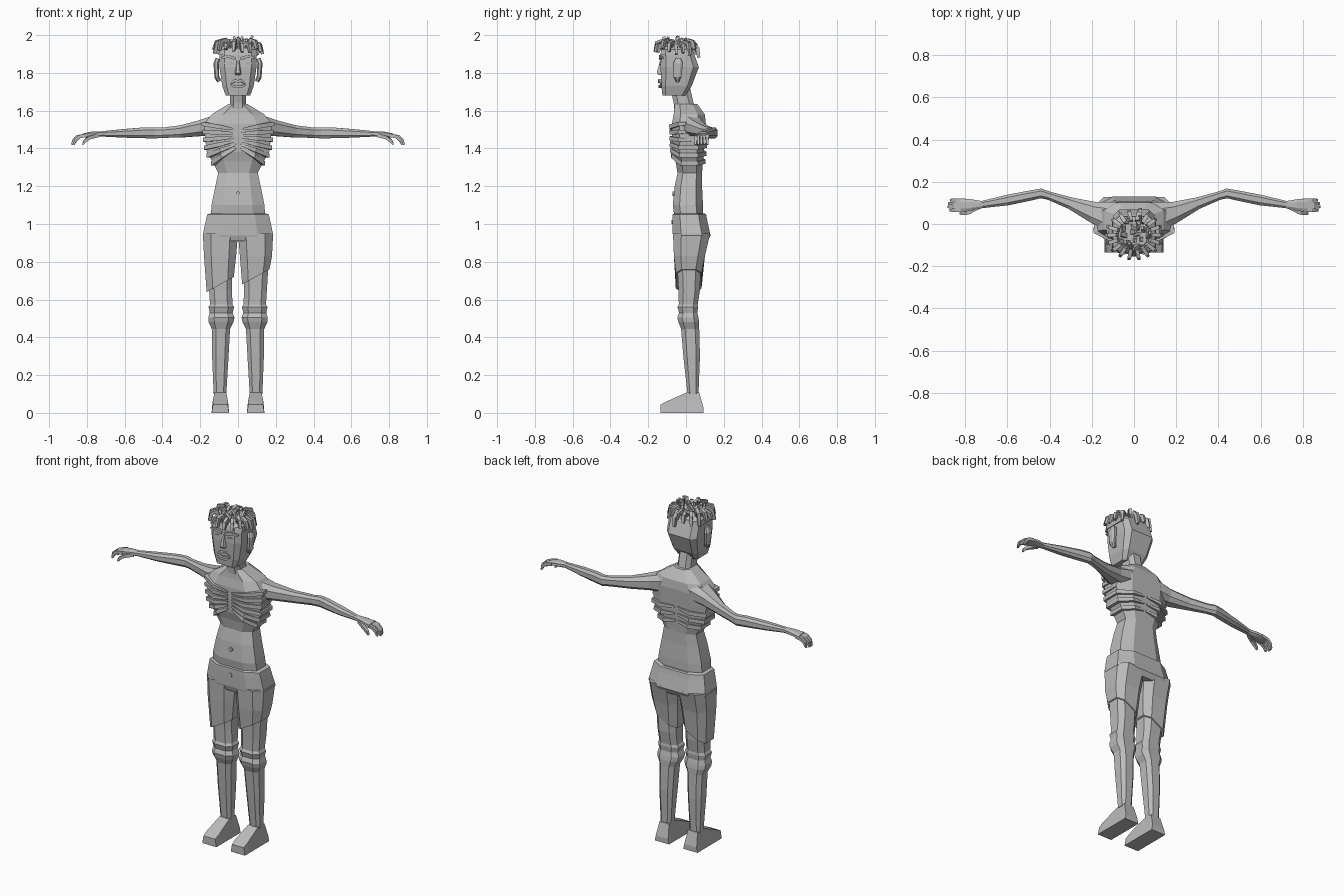
import bpy, bmesh, math, random
from mathutils import Vector

default = bpy.data.objects.get("Cube")
if default:
    bpy.data.objects.remove(default, do_unlink=True)

GREY = (0.5, 0.5, 0.5, 1)
grey = bpy.data.materials.new("plain grey")
grey.use_nodes = True
grey.diffuse_color = GREY
grey.node_tree.nodes["Principled BSDF"].inputs["Base Color"].default_value = GREY


def loft(name, rings):
    """Skin a list of equal-length point rings and cap both ends."""
    bm = bmesh.new()
    loops = [[bm.verts.new(point) for point in ring] for ring in rings]
    for lower, upper in zip(loops, loops[1:]):
        for i in range(len(lower)):
            j = (i + 1) % len(lower)
            bm.faces.new((lower[i], lower[j], upper[j], upper[i]))
    bm.faces.new(loops[0])
    bm.faces.new(loops[-1])
    bmesh.ops.recalc_face_normals(bm, faces=bm.faces)
    mesh = bpy.data.meshes.new(name)
    bm.to_mesh(mesh)
    bm.free()
    mesh.materials.append(grey)
    obj = bpy.data.objects.new(name, mesh)
    bpy.context.collection.objects.link(obj)
    return obj


def octagon(k):
    return [(1, -k), (1, k), (k, 1), (-k, 1), (-1, k), (-1, -k), (-k, -1), (k, -1)]


SQUARE = [(1, -1), (1, 1), (-1, 1), (-1, -1)]


def level(z, x_in, x_out, front, back, k=0.55, tilt=0):
    """Horizontal eight-sided ring between the given limits."""
    cx, cy = (x_in + x_out) / 2, (front + back) / 2
    hx, hy = (x_out - x_in) / 2, (back - front) / 2
    return [(cx + u * hx, cy + v * hy, z + tilt * u * hx) for u, v in octagon(k)]


def body(name, rows, k=0.55):
    return loft(name, [level(z, -hx, hx, f, b, k) for z, hx, f, b in rows])


def tube(name, path, sizes, section=SQUARE, up=(0, 0, 1)):
    """Sweep a section along a path; sizes are half width and half height."""
    points = [Vector(p) for p in path]
    rings = []
    for i, p in enumerate(points):
        ahead = points[min(i + 1, len(points) - 1)] - points[max(i - 1, 0)]
        side = ahead.cross(Vector(up)).normalized()
        rise = side.cross(ahead).normalized()
        w, h = sizes[i]
        rings.append([p + side * u * w + rise * v * h for u, v in section])
    return loft(name, rings)


def mirrored(points, side):
    return [(x * side, y, z) for x, y, z in points]


def block(name, centre, half):
    x, y, z = centre
    return tube(name, [(x, y - half[1], z), (x, y + half[1], z)], [(half[0], half[2])] * 2)


# Torso
torso_rows = [
    (1.03, .145, -.06, .09), (1.1, .14, -.07, .09), (1.2, .12, -.06, .085),
    (1.27, .105, -.045, .085), (1.33, .135, -.055, .09), (1.38, .165, -.07, .095),
    (1.46, .175, -.075, .1), (1.53, .18, -.075, .105), (1.58, .14, -.065, .1),
    (1.635, .05, -.06, .06)]
body("torso", torso_rows)


def torso_at(z):
    for low, high in zip(torso_rows, torso_rows[1:]):
        if low[0] <= z <= high[0]:
            t = (z - low[0]) / (high[0] - low[0])
            return [a + (b - a) * t for a, b in zip(low[1:], high[1:])]


# Ribs wrapping from the breastbone round the flanks; the lower ones reach the back
def rib(index, side, label):
    inner, outer = 1.5 - .02 * index, 1.53 - .042 * index
    stops = [(.08, -1, inner), (.55, -1, (inner + outer) / 2), (1, -.55, outer), (1, .55, outer)]
    if index > 2:
        stops += [(.55, 1, outer + .01), (.05, 1, outer + .02)]
    path = []
    for u, v, z in stops:
        hx, front, back = torso_at(z)
        path.append((u * hx * side, (front + back) / 2 + v * (back - front) / 2, z))
    sizes = [(.007, .005)] + [(.014, .011)] * (len(path) - 2) + [(.004, .006)]
    tube(f"{label}_rib_{index + 1}", path, sizes)


# Neck and head
loft("neck", [level(z, -w, w, f, b) for z, w, f, b in
              [(1.58, .052, -.06, .06), (1.64, .042, -.065, .04), (1.75, .042, -.09, .015)]])
body("head", [(1.68, .065, -.125, -.005), (1.73, .083, -.13, .03), (1.83, .098, -.135, .068),
              (1.91, .098, -.13, .04), (1.945, .07, -.11, .01)], .72)

# Face
loft("nose", [[(w, -.125, z), (-w, -.125, z), (-w / 2, -y, z), (w / 2, -y, z)]
              for w, y, z in [(.018, .145, 1.79), (.02, .155, 1.8), (.01, .137, 1.865)]])
tube("upper_lip", [(-.042, -.13, 1.742), (-.015, -.139, 1.76), (0, -.141, 1.754),
                   (.015, -.139, 1.76), (.042, -.13, 1.742)],
     [(.006, .003)] + [(.008, .008)] * 3 + [(.006, .003)])
tube("lower_lip", [(-.042, -.13, 1.738), (-.018, -.138, 1.727), (.018, -.138, 1.727),
                   (.042, -.13, 1.738)], [(.006, .003), (.008, .007), (.008, .007), (.006, .003)])

# Hips and waistband
body("trouser_hips", [(1.055, .15, -.06, .1), (1.05, .163, -.072, .107),
                      (1.02, .17, -.072, .112), (.94, .187, -.07, .13), (.91, .17, -.06, .115)][::-1])
for name, z, y in (("navel", 1.16, -.069), ("trouser_button", 1.01, -.073)):
    tube(name, [(0, y + .01, z), (0, y - .003, z)], [(.011, .011)] * 2, octagon(.41))

# Limbs and paired features
for side, label in ((1, "left"), (-1, "right")):
    for index in range(6):
        rib(index, side, label)

    tube(f"{label}_brow", mirrored([(.012, -.132, 1.875), (.05, -.135, 1.887), (.088, -.125, 1.88)], side),
         [(.009, .007), (.009, .008), (.007, .004)])
    tube(f"{label}_eye", mirrored([(.022, -.13, 1.85), (.045, -.134, 1.851), (.072, -.128, 1.85)], side),
         [(.004, .003), (.005, .009), (.004, .003)])
    tube(f"{label}_ear", mirrored([(.1, -.045, 1.755), (.112, -.045, 1.78), (.116, -.042, 1.85),
                                   (.108, -.04, 1.875)], side),
         [(.008, .012), (.02, .013), (.026, .014), (.014, .012)], octagon(.5), (1, 0, 0))

    # Arm, swept back to the elbow and forward to the hand
    arm = [(.1, .03, 1.525), (.19, .055, 1.508), (.3, .098, 1.49), (.4, .133, 1.483),
           (.44, .145, 1.482), (.49, .135, 1.483), (.6, .113, 1.48), (.72, .092, 1.477),
           (.77, .09, 1.475), (.82, .088, 1.468)]
    girth = [(.075, .055), (.05, .042), (.028, .032), (.02, .027), (.023, .029), (.024, .029),
             (.025, .023), (.017, .014), (.027, .015), (.032, .011)]
    tube(f"{label}_arm", mirrored(arm, side), girth, octagon(.5))
    for n in range(4):
        y, reach = .065 + .016 * n, (.87, .88, .878, .868)[n]
        tube(f"{label}_finger_{n + 1}",
             mirrored([(.8, y, 1.47), (reach - .03, y, 1.462), (reach - .01, y, 1.445),
                       (reach, y, 1.42)], side),
             [(.008, .009), (.008, .009), (.007, .008), (.005, .004)])
    tube(f"{label}_thumb", mirrored([(.74, .078, 1.47), (.785, .055, 1.458), (.81, .05, 1.44),
                                     (.822, .05, 1.42)], side),
         [(.01, .01), (.01, .009), (.008, .008), (.005, .004)])

    # Trouser leg with a torn slanting hem
    hem = .72 if side > 0 else .68
    thigh = [(.95, 0, .186, -.069, .128, 0), (.83, .01, .18, -.064, .1, 0),
             (hem, .022, .166, -.054, .082, .55)]
    loft(f"{label}_trouser_leg",
         [[(x * side, y, z) for x, y, z in level(z, a, b, f, k, .55, tilt * side)]
          for z, a, b, f, k, tilt in thigh])

    # Leg with knee folds
    leg = [(.85, .03, .165, -.05, .08), (.65, .031, .153, -.04, .074), (.575, .03, .148, -.038, .062),
           (.56, .021, .156, -.045, .064), (.53, .028, .15, -.036, .06), (.505, .019, .157, -.046, .066),
           (.48, .024, .155, -.04, .07), (.445, .042, .139, -.026, .07), (.3, .05, .137, -.014, .074),
           (.1, .062, .129, .008, .066)]
    loft(f"{label}_leg", [mirrored(level(*row), side) for row in leg])

    # Foot, a wedge running from heel to toe
    foot = []
    for y, top, narrow in ((.092, .03, .006), (.07, .108, .015), (.005, .108, .015),
                           (-.1, .062, .006), (-.135, .045, .008)):
        foot.append(mirrored([(.047, y, 0), (.14, y, 0), (.14 - narrow, y, top),
                              (.047 + narrow, y, top)], side))
    loft(f"{label}_foot", foot)

# Hair: short upright locks on the crown, curling ones round the rim
random.seed(4)
body("hair_cap", [(1.895, .103, -.137, .04), (1.925, .1, -.13, .035), (1.955, .06, -.1, 0)], .7)
LOCK = [(.011, .009), (.012, .009), (.011, .009), (.008, .006)]
for n in range(18):
    turn = math.tau * n / 18
    dx, dy = math.cos(turn), math.sin(turn)
    droop = random.uniform(1.89, 1.93)
    peak = random.uniform(1.955, 1.98)
    path = [(dx * reach, -.052 + dy * reach * .86, z) for reach, z in
            ((.075, 1.92), (.092, peak), (.118, peak - .01), (.131, droop))]
    tube(f"rim_lock_{n + 1}", path, LOCK, SQUARE, (-dy, dx, 0))
for n in range(16):
    turn = 2.4 * n
    spread = .018 * math.sqrt(n)
    x, y = math.cos(turn) * spread, -.05 + math.sin(turn) * spread
    lean_x, lean_y = random.uniform(-.03, .03), random.uniform(-.03, .03)
    peak = random.uniform(1.97, 1.995)
    path = [(x, y, 1.93), (x + lean_x / 4, y + lean_y / 4, 1.955),
            (x + lean_x, y + lean_y, peak)]
    tube(f"crown_lock_{n + 1}", path, LOCK[1:], SQUARE, (1, 0, 0))
# One loose lock hanging behind
tube("back_lock", [(.03, .02, 1.93), (.03, .04, 1.96), (.03, .06, 1.93), (.03, .068, 1.88)],
     LOCK, SQUARE, (1, 0, 0))
